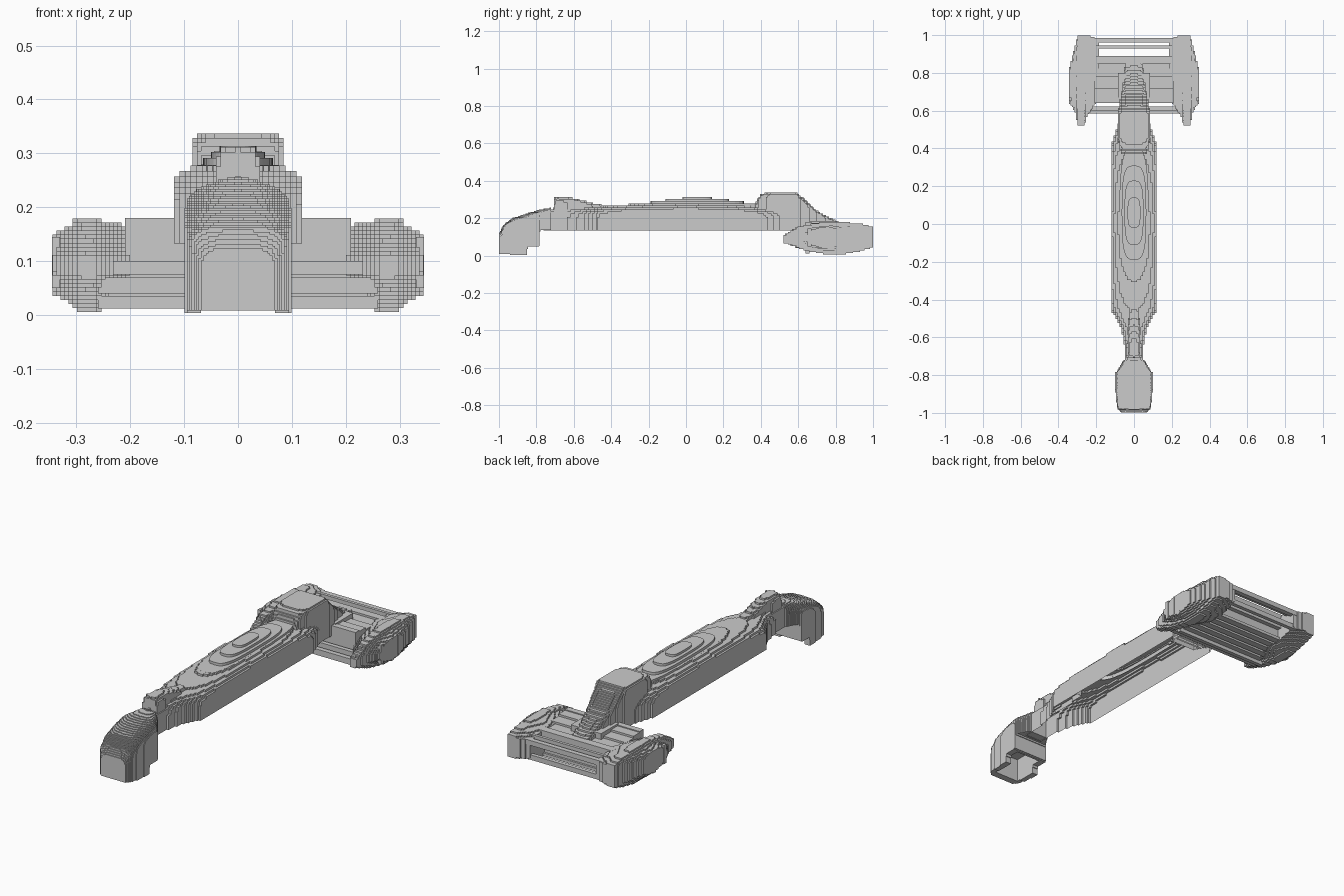
import bpy, bmesh, math

if "Cube" in bpy.data.objects:
    bpy.data.objects.remove(bpy.data.objects["Cube"])


def skin(name, rings, depth=None):
    """Closed solid through a list of equal-length point rings, cut into blocks."""
    bm = bmesh.new()
    vs = [[bm.verts.new(p) for p in r] for r in rings]
    n = len(rings[0])
    for a, b in zip(vs, vs[1:]):
        for i in range(n):
            bm.faces.new((a[i], a[(i + 1) % n], b[(i + 1) % n], b[i]))
    bm.faces.new(vs[0])
    bm.faces.new(vs[-1])
    bmesh.ops.recalc_face_normals(bm, faces=bm.faces)
    me = bpy.data.meshes.new(name)
    bm.to_mesh(me)
    bm.free()
    ob = bpy.data.objects.new(name, me)
    bpy.context.collection.objects.link(ob)
    if depth:
        blocks(ob, depth)
    return ob


def blocks(ob, depth):
    m = ob.modifiers.new("blocks", 'REMESH')
    m.mode = 'BLOCKS'
    m.octree_depth = depth
    m.scale = 0.99
    m.use_remove_disconnected = False


def open_below(ob, y_max=2):
    """Apply the modifiers and drop the underside, leaving an open shell."""
    dg = bpy.context.evaluated_depsgraph_get()
    me = bpy.data.meshes.new_from_object(ob.evaluated_get(dg))
    bm = bmesh.new()
    bm.from_mesh(me)
    bm.normal_update()
    under = [f for f in bm.faces if f.normal.z < -.5 and f.calc_center_median().y < y_max]
    bmesh.ops.delete(bm, geom=under, context='FACES')
    bm.to_mesh(me)
    bm.free()
    ob.modifiers.clear()
    ob.data = me


def loft(name, sections, depth=None, power=.65, steps=16):
    """Sections along y: (y, half width, bottom, shoulder, crown)."""
    rings = []
    for y, w, zb, zs, zt in sections:
        r = [(-w, y, zb), (w, y, zb)]
        for i in range(steps + 1):
            a = math.pi * i / steps
            c, s = math.cos(a), max(math.sin(a), 0)
            r.append((w * math.copysign(abs(c) ** power, c), y, zs + (zt - zs) * s ** power))
        rings.append(r)
    return skin(name, rings, depth)


def box(name, x0, x1, y0, y1, z0, z1):
    ring = [(y0, z0), (y1, z0), (y1, z1), (y0, z1)]
    return skin(name, [[(x, y, z) for y, z in ring] for x in (x0, x1)])


# handle shell, open below, with domed top
open_below(loft("handle", [
    (-.76, .05, .136, .2, .25), (-.62, .052, .136, .2, .255), (-.55, .07, .136, .2, .258),
    (-.46, .118, .136, .205, .262), (-.35, .122, .136, .215, .27), (-.18, .122, .136, .22, .28),
    (0, .122, .136, .225, .285), (.18, .122, .136, .22, .28), (.36, .122, .136, .215, .265),
    (.45, .112, .136, .2, .255), (.55, .075, .136, .19, .24)], 7, power=.8))

# raised oval grip pad in stacked layers
for k, (w, l, z) in enumerate([(.075, .34, .278), (.065, .25, .291), (.05, .17, .303),
                               (.034, .08, .314)]):
    pts = []
    for i in range(32):
        a = 2 * math.pi * i / 32
        c, s = math.cos(a), math.sin(a)
        pts.append((w * math.copysign(abs(c) ** .6, c), .06 + l * math.copysign(abs(s) ** .6, s)))
    open_below(skin("grip_pad_%d" % k, [[(x, y, zz) for x, y in pts] for zz in (z - .02, z)]))

# small thumb ridge near the tail
open_below(loft("thumb_ridge", [(-.71, .036, .23, .27, .305), (-.69, .038, .23, .285, .312),
                                (-.61, .036, .23, .28, .308), (-.52, .03, .23, .265, .285),
                                (-.42, .02, .23, .25, .265)], 5))

# hooked tail, hollow from below
tail = loft("tail", [
    (-1, .065, .01, .08, .12), (-.975, .088, .01, .12, .165), (-.93, .095, .005, .15, .2),
    (-.85, .1, .005, .17, .225), (-.845, .1, .05, .17, .227), (-.785, .098, .05, .18, .245),
    (-.78, .09, .136, .18, .247), (-.72, .055, .136, .2, .255)])
cavity = box("tail_cutter", -.068, .068, -.965, -.8, -.1, .13)
cavity.hide_render = True
cavity.hide_viewport = True
cut = tail.modifiers.new("hollow", 'BOOLEAN')
cut.operation = 'DIFFERENCE'
cut.object = cavity
cut.solver = 'EXACT'
blocks(tail, 6)

# shoulder hump and neck running down to the head
open_below(loft("neck", [
    (.37, .066, .15, .25, .28), (.4, .078, .15, .31, .33), (.46, .083, .136, .32, .34),
    (.59, .083, .136, .32, .34), (.63, .078, .13, .28, .305), (.68, .068, .11, .235, .255),
    (.74, .058, .1, .2, .215), (.8, .05, .1, .17, .185), (.88, .045, .1, .15, .155)], 6), .58)

# head end caps: side outline swept and shrunk across x
outline = [(.52, .07), (.52, .11), (.6, .155), (.7, .175), (.78, .182), (.93, .172), (1, .155),
           (1, .045), (.93, .025), (.85, .008), (.76, .003), (.63, .03)]
slices = [(.185, .66, .98, .75), (.215, .62, .99, .85), (.25, .57, 1, .92),
          (.262, .52, 1, 1), (.298, .525, 1, 1), (.312, .6, .94, .8), (.345, .64, .82, .6)]
for side, label in ((-1, "left"), (1, "right")):
    rings = [[(side * x, y0 + (y - .52) / .48 * (y1 - y0), .096 + (z - .096) * s)
              for y, z in outline] for x, y0, y1, s in slices]
    skin("end_cap_" + label, rings, 6)
    # ribs on the cap's outer face
    a, b = sorted((side * .33, side * .345))
    for k in range(4):
        y = .65 + k * .045
        box("cap_rib_%s_%d" % (label, k), a, b, y, y + .02, .05, .145)
    # brace between deck and neck
    a, b = sorted((side * .04, side * .085))
    box("deck_brace_" + label, a, b, .66, .8, .13, .185)

# head deck descending in steps
for k, (y0, y1, z0, z1) in enumerate([
        (.64, .67, .07, .18), (.67, .72, .1, .175), (.72, .78, .1, .165),
        (.78, .85, .1, .155), (.85, .89, .09, .165)]):
    box("head_deck_%d" % k, -.21, .21, y0, y1, z0, z1)

# blades under the deck
for k in range(5):
    y = .655 + k * .047
    box("blade_%d" % k, -.24, .24, y, y + .034, .03, .045)
    box("blade_support_%d" % k, -.22, .22, y + .012, y + .024, .04, .105)

# cross bars joining the caps
for name, y0, y1, z0, z1 in [
        ("front_bar_low", .585, .61, .04, .07), ("front_bar_high", .6, .622, .075, .1),
        ("guard_bar", .64, .66, .012, .035), ("rear_bar_high", .96, .985, .125, .15),
        ("rear_bar_mid", .93, .945, .14, .16), ("rear_bar_low", .96, .98, .05, .075)]:
    box(name, -.26, .26, y0, y1, z0, z1)
